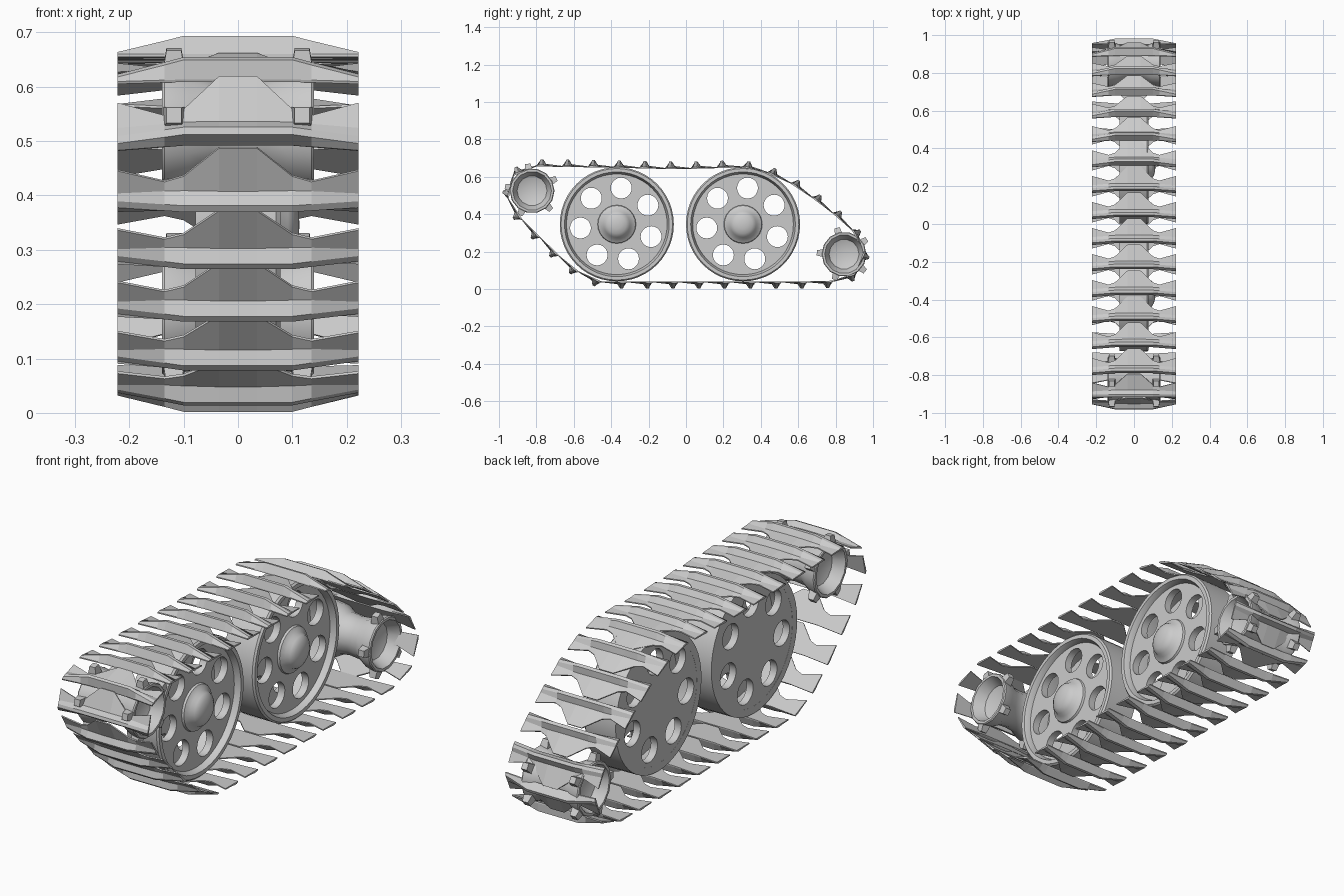
import bpy, bmesh, math
from mathutils import Vector, Matrix

if "Cube" in bpy.data.objects:
    bpy.data.objects.remove(bpy.data.objects["Cube"])

grey = bpy.data.materials.new("light_grey_metal")
grey.diffuse_color = (0.6, 0.6, 0.6, 1)
grey.use_nodes = True
grey.node_tree.nodes["Principled BSDF"].inputs["Base Color"].default_value = grey.diffuse_color

# local (u, v, w) -> world (w, u, v): the local z axis becomes the axle direction x
AXLE = Matrix(((0, 0, 1, 0), (1, 0, 0, 0), (0, 1, 0, 0), (0, 0, 0, 1)))


def finish(bm, name, loc=(0, 0, 0), smooth=None):
    bmesh.ops.recalc_face_normals(bm, faces=bm.faces[:])
    me = bpy.data.meshes.new(name)
    bm.to_mesh(me)
    bm.free()
    ob = bpy.data.objects.new(name, me)
    bpy.context.collection.objects.link(ob)
    ob.location = loc
    me.materials.append(grey)
    if smooth:
        bpy.ops.object.select_all(action='DESELECT')
        ob.select_set(True)
        bpy.context.view_layer.objects.active = ob
        bpy.ops.object.shade_smooth_by_angle(angle=math.radians(smooth))
    return ob


def lathe(bm, profile, n, closed=False):
    """Revolve (x, radius) points around the x axis."""
    rings = []
    for x, r in profile:
        if r == 0:
            rings.append([bm.verts.new((x, 0, 0))] * n)
        else:
            rings.append([bm.verts.new((x, r * math.cos(2 * math.pi * k / n),
                                        r * math.sin(2 * math.pi * k / n))) for k in range(n)])
    pairs = list(zip(rings, rings[1:]))
    if closed:
        pairs.append((rings[-1], rings[0]))
    for a, b in pairs:
        for k in range(n):
            j = (k + 1) % n
            bm.faces.new(list(dict.fromkeys((a[k], a[j], b[j], b[k]))))


def holed_disc(name, y, z, x, radius, half):
    """Flat disc with seven round lightening holes."""
    cu = bpy.data.curves.new(name, 'CURVE')
    cu.dimensions, cu.fill_mode, cu.extrude = '2D', 'BOTH', half
    circles = [(0, 0, radius, 48)]
    for i in range(7):
        a = math.radians(83 + i * 360 / 7)
        circles.append((0.195 * math.cos(a), 0.195 * math.sin(a), 0.056, 20))
    for cx, cy, r, n in circles:
        sp = cu.splines.new('POLY')
        sp.points.add(n - 1)
        for k, p in enumerate(sp.points):
            t = 2 * math.pi * k / n
            p.co = (cx + r * math.cos(t), cy + r * math.sin(t), 0, 1)
        sp.use_cyclic_u = True
    tmp = bpy.data.objects.new(name + "_curve", cu)
    bpy.context.collection.objects.link(tmp)
    bpy.context.view_layer.update()
    bm = bmesh.new()
    bm.from_mesh(tmp.to_mesh())
    bpy.data.objects.remove(tmp)
    bmesh.ops.remove_doubles(bm, verts=bm.verts[:], dist=1e-5)
    bm.transform(AXLE)
    finish(bm, name, (x, y, z), 30)


# road wheels: rim, two holed discs and a domed hub on the outer side
for tag, y in (("front", -0.37), ("rear", 0.305)):
    z = 0.346
    bm = bmesh.new()
    lathe(bm, [(-0.078, 0.27), (-0.078, 0.303), (0.07, 0.305), (0.078, 0.298),
               (0.078, 0.28), (0.05, 0.268)], 48, closed=True)
    finish(bm, tag + "_wheel_rim", (0, y, z), 30)
    holed_disc(tag + "_wheel_inner_disc", y, z, -0.061, 0.275, 0.0165)
    holed_disc(tag + "_wheel_outer_disc", y, z, 0.036, 0.275, 0.0165)
    bm = bmesh.new()
    lathe(bm, [(0.045, 0), (0.045, 0.105), (0.062, 0.1), (0.075, 0.078), (0.092, 0.07),
               (0.105, 0.05), (0.112, 0.025), (0.113, 0)], 24)
    finish(bm, tag + "_wheel_hub", (0, y, z), 35)

# end sprockets: waisted spool with cupped ends and two rows of five teeth
for tag, y, z, phase in (("front", -0.823, 0.525, 99), ("rear", 0.845, 0.186, 105)):
    bm = bmesh.new()
    half = [(0.0, 0.085), (0.05, 0.09), (0.09, 0.112), (0.135, 0.12), (0.14, 0.116),
            (0.14, 0.104), (0.09, 0.08), (0.06, 0.0)]
    lathe(bm, [(-x, r) for x, r in reversed(half)] + half[1:], 14)
    finish(bm, tag + "_sprocket_drum", (0, y, z), 40)
    bm = bmesh.new()
    for side in (-1, 1):
        for i in range(5):
            a = math.radians(phase + 72 * i)
            m = (Matrix.Translation((side * 0.118, 0, 0)) @ Matrix.Rotation(a, 4, 'X')
                 @ Matrix.Translation((0, 0.124, 0)))
            res = bmesh.ops.create_cube(bm, size=1)
            for v in res["verts"]:
                top = v.co.y > 0
                k = 0.65 if top else 1.0
                v.co = m @ Vector((v.co.x * 0.042 * k, v.co.y * 0.044, v.co.z * 0.044 * k))
    finish(bm, tag + "_sprocket_teeth", (0, y, z))

# track path (y, z), walked over the top towards the rear and back underneath
path = [(-0.8, 0.66), (-0.37, 0.653), (-0.04, 0.645), (0.305, 0.655), (0.44, 0.625),
        (0.6, 0.55), (0.83, 0.375), (0.94, 0.27), (0.965, 0.18), (0.9, 0.065),
        (0.77, 0.036), (-0.48, 0.036), (-0.62, 0.115), (-0.92, 0.41), (-0.966, 0.51),
        (-0.92, 0.62)]
pts = [Vector((0, a, b)) for a, b in path]
pts.append(pts[0])
seg = [(b - a).length for a, b in zip(pts, pts[1:])]


def along(d):
    for a, b, l in zip(pts, pts[1:], seg):
        if d <= l:
            return a.lerp(b, d / l)
        d -= l
    return pts[-1].copy()


LINKS = 32
total = sum(seg)
joints = [along(total * i / LINKS) for i in range(LINKS)]

# one link: columns of (x, rear, ridge height, foot height, front);
# tapered ridge, swept side blades and a central tongue
right = [(0.035, 0.010, 0.034, 0.010, 0.140), (0.1, 0.010, 0.034, 0.008, 0.078),
         (0.135, 0.007, 0.025, 0.005, 0.066), (0.222, 0.0, 0.004, 0.002, 0.090)]
cols = [(-c[0],) + c[1:] for c in reversed(right)] + right
bm = bmesh.new()
for i in range(LINKS):
    p, q = joints[i], joints[(i + 1) % LINKS]
    t = (q - p).normalized()
    out = Vector((0, -t.z, t.y))
    top, low = [], []
    for x, rear, hr, hf, front in cols:
        rows = [(rear, 0.0), (rear + 0.012, hr), (rear + 0.026, hr),
                (rear + 0.042, hf), (front, 0.0)]
        base = p + Vector((x, 0, 0))
        top.append([bm.verts.new(base + t * s + out * h) for s, h in rows])
        low.append([bm.verts.new(base + t * s - out * 0.005) for s, h in rows])
    n, m = len(cols), 5
    for c in range(n - 1):
        for r in range(m - 1):
            for g in (top, low):
                bm.faces.new((g[c][r], g[c + 1][r], g[c + 1][r + 1], g[c][r + 1]))
        for r in (0, m - 1):
            bm.faces.new((top[c][r], top[c + 1][r], low[c + 1][r], low[c][r]))
    for c in (0, n - 1):
        for r in range(m - 1):
            bm.faces.new((top[c][r], top[c][r + 1], low[c][r + 1], low[c][r]))
finish(bm, "track_links")
